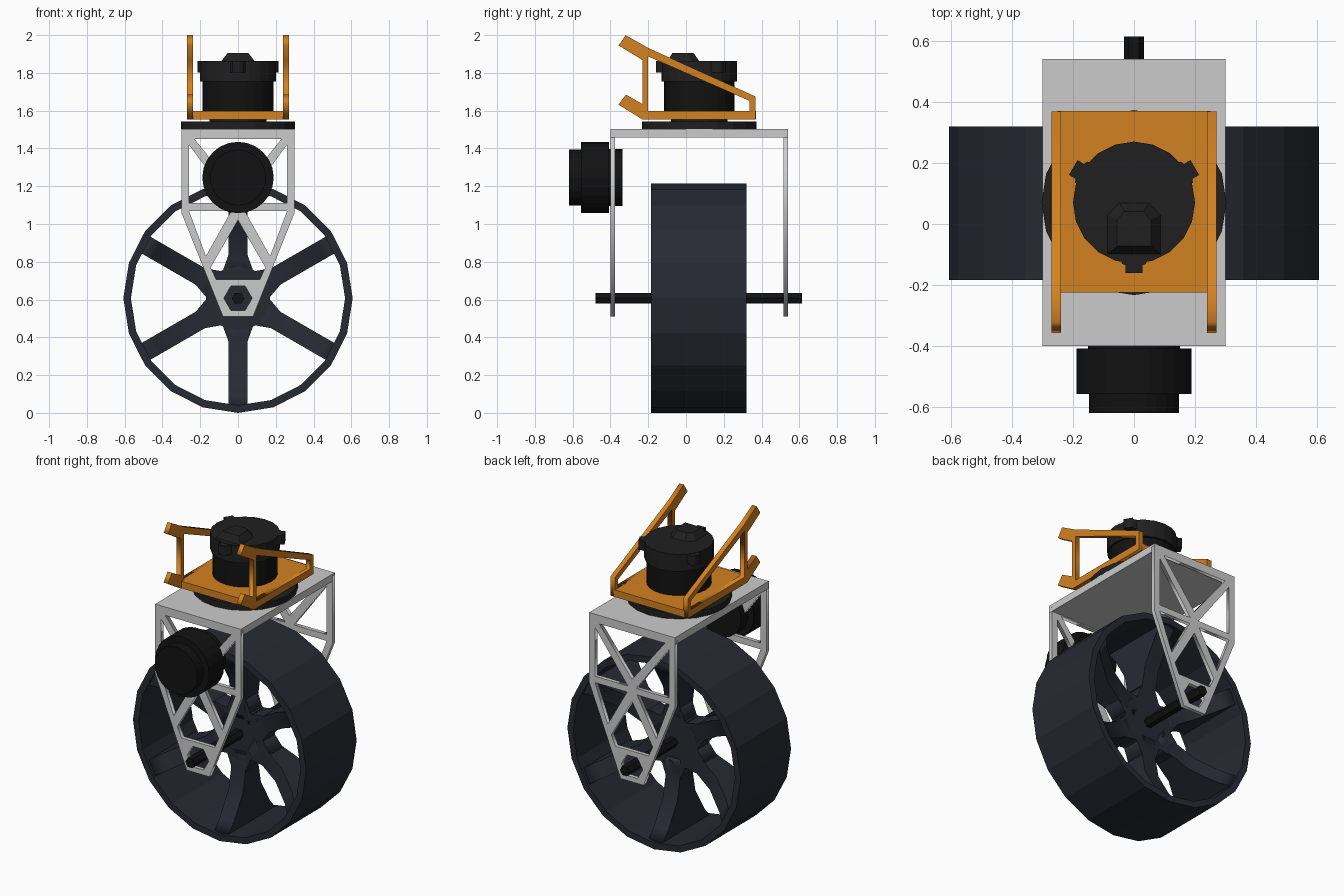
import bpy, bmesh
from math import pi, sin, cos, radians
from mathutils import Matrix, Vector

if "Cube" in bpy.data.objects:
    bpy.data.objects.remove(bpy.data.objects["Cube"])


def material(name, rgb):
    m = bpy.data.materials.new(name)
    m.diffuse_color = (*rgb, 1)
    m.use_nodes = True
    m.node_tree.nodes["Principled BSDF"].inputs["Base Color"].default_value = m.diffuse_color
    return m


navy = material("navy", (0.02, 0.023, 0.034))
black = material("black", (0.006, 0.006, 0.006))
charcoal = material("charcoal", (0.014, 0.014, 0.014))
orange = material("orange", (0.65, 0.22, 0.015))

CY = 0.07          # y of wheel and turret centre
AXLE_Z = 0.607


def frame(x, y, z, origin):
    """Matrix whose local axes are x, y, z at origin."""
    m = Matrix((x, y, z)).transposed().to_4x4()
    m.translation = origin
    return m


def finish(name, bm, mat):
    bmesh.ops.remove_doubles(bm, verts=bm.verts, dist=1e-5)
    bmesh.ops.recalc_face_normals(bm, faces=bm.faces)
    me = bpy.data.meshes.new(name)
    bm.to_mesh(me)
    bm.free()
    ob = bpy.data.objects.new(name, me)
    bpy.context.collection.objects.link(ob)
    if mat:
        me.materials.append(mat)
    return ob


def plate(name, loops, thickness, matrix, mat=None):
    """Flat outline (first loop) with holes (other loops), extruded both ways."""
    cu = bpy.data.curves.new(name, 'CURVE')
    cu.dimensions = '2D'
    cu.fill_mode = 'BOTH'
    cu.extrude = thickness / 2
    for loop in loops:
        sp = cu.splines.new('POLY')
        sp.points.add(len(loop) - 1)
        for p, (x, y) in zip(sp.points, loop):
            p.co = (x, y, 0, 1)
        sp.use_cyclic_u = True
    tmp = bpy.data.objects.new(name + "_outline", cu)
    bpy.context.collection.objects.link(tmp)
    me = bpy.data.meshes.new_from_object(tmp)
    bpy.data.objects.remove(tmp)
    bpy.data.curves.remove(cu)
    bm = bmesh.new()
    bm.from_mesh(me)
    bpy.data.meshes.remove(me)
    bm.transform(matrix)
    return finish(name, bm, mat)


def lathe(name, profile, sides, axis, origin, mat, ring=False):
    """Turn (radius, height) points about Y or Z; ring closes the profile."""
    bm = bmesh.new()
    rows = []
    for r, h in profile:
        row = []
        for i in range(sides):
            a = 2 * pi * i / sides
            u, v = r * cos(a), r * sin(a)
            row.append(bm.verts.new(Vector((u, h, v) if axis == 'Y' else (u, v, h)) + Vector(origin)))
        rows.append(row)
    for k in range(len(rows) if ring else len(rows) - 1):
        a, b = rows[k], rows[(k + 1) % len(rows)]
        for i in range(sides):
            j = (i + 1) % sides
            bm.faces.new((a[i], a[j], b[j], b[i]))
    if not ring:
        bm.faces.new(rows[0])
        bm.faces.new(rows[-1])
    return finish(name, bm, mat)


def box(name, lo, hi, mat=None, top=1.0):
    bm = bmesh.new()
    bmesh.ops.create_cube(bm, size=1)
    for v in bm.verts:
        k = top if v.co.z > 0 else 1
        t = (v.co.x * k + .5, v.co.y * k + .5, v.co.z + .5)
        v.co = [l + (h - l) * f for l, h, f in zip(lo, hi, t)]
    return finish(name, bm, mat)


def mirror_x(pts):
    return [(-x, y) for x, y in pts]


# Wheel: rim, hub, six flared spokes
wheel_c = Vector((0, CY - 0.002, AXLE_Z))
lathe("wheel_rim", [(.607, -.252), (.607, .252), (.567, .252), (.567, -.252)], 20, 'Y', wheel_c, navy, ring=True)
lathe("wheel_hub", [(.17, -.06), (.17, .06)], 12, 'Y', wheel_c, navy)
spoke_side = [(.1, -.06), (.2, -.06), (.35, -.09), (.5, -.18), (.57, -.24)]
spoke_side += [(r, -y) for r, y in reversed(spoke_side)]
for i in range(6):
    a = radians(30 + 60 * i)
    d = Vector((cos(a), 0, sin(a)))
    y = Vector((0, 1, 0))
    plate(f"wheel_spoke_{i + 1}", [spoke_side], 0.1, frame(d, y, d.cross(y), wheel_c), navy)
    # Gusset widening the spoke root
    plate(f"spoke_root_{i + 1}", [[(.12, -.09), (.23, -.05), (.23, .05), (.12, .09)]], 0.12,
          frame(d, y.cross(d), y, wheel_c), navy)

# Axle
lathe("axle", [(.033, -.48), (.033, .615)], 6, 'Y', (0, 0, AXLE_Z), black)

# Fork: top plate and two truss legs
box("fork_top", (-.3, -.4, 1.457), (.3, .54, 1.503))
outline = [(-.3, 1.49), (-.3, 1.06), (-.08, .51), (.08, .51), (.3, 1.06), (.3, 1.49)]
side_hole = [(-.26, 1.42), (-.26, 1.11), (-.03, 1.11)]
lower_hole = [(-.26, 1.07), (-.035, 1.07), (-.17, .83)]
holes = [
    [(-.23, 1.45), (.23, 1.45), (0, 1.16)],
    side_hole, mirror_x(side_hole), lower_hole, mirror_x(lower_hole),
    [(0, 1.02), (.145, .77), (.115, .705), (-.115, .705), (-.145, .77)],
    [(.075 * cos(k * pi / 3), AXLE_Z + .075 * sin(k * pi / 3)) for k in range(6)],
]
for name, y in (("front_fork_leg", -.3875), ("back_fork_leg", .5275)):
    plate(name, [outline] + holes, .025, frame((1, 0, 0), (0, 0, 1), (0, -1, 0), (0, y, 0)))

# Drive motor on the front leg
lathe("drive_motor", [(.148, -.62), (.148, -.557), (.189, -.557), (.189, -.408),
                      (.15, -.408), (.15, -.335)], 24, 'Y', (0, 0, 1.246), black)

# Turntable
lathe("turntable", [(.303, 1.503), (.303, 1.542), (.15, 1.542), (.15, 1.555)], 20, 'Z', (0, CY, 0), charcoal)

# Orange cradle: base plate and two side frames
box("cradle_base", (-.25, -.225, 1.552), (.25, .37, 1.597), orange)
side = [(.368, 1.552), (.368, 1.675), (-.2, 1.932), (-.32, 2.0), (-.357, 1.945), (-.23, 1.868),
        (-.23, 1.635), (-.318, 1.685), (-.358, 1.632), (-.228, 1.552)]
window = [(-.2, 1.597), (.336, 1.597), (.336, 1.652), (-.2, 1.887)]
for name, x in (("left_cradle_frame", -.255), ("right_cradle_frame", .255)):
    plate(name, [side, window], .031, frame((0, 1, 0), (0, 0, 1), (1, 0, 0), (x, 0, 0)), orange)

# Sensor turret: body, cap, three clip tabs, cable hump
lathe("turret_body", [(.187, 1.59), (.187, 1.755)], 24, 'Z', (0, CY, 0), black)
lathe("turret_cap", [(.2, 1.755), (.2, 1.864)], 20, 'Z', (0, CY, 0), charcoal)
for i in range(3):
    a = radians(-90 + 120 * i)
    d = Vector((cos(a), sin(a), 0))
    z = Vector((0, 0, 1))
    plate(f"turret_tab_{i + 1}", [[(.15, -.045), (.2, -.04), (.205, -.028), (.23, -.028),
                                   (.23, .028), (.205, .028), (.2, .04), (.15, .045)]], .06,
          frame(d, z.cross(d), z, (0, CY, 1.832)), charcoal)
hump = [(-.09, -.1), (.09, -.1), (.09, .03), (.05, .072), (-.05, .072), (-.09, .03)]
bm = bmesh.new()
low = [bm.verts.new((x, y, 1.86)) for x, y in hump]
high = [bm.verts.new((x * .62, -.02 + (y + .02) * .66, 1.904)) for x, y in hump]
bm.faces.new(high)
bm.faces.new(low[::-1])
for i in range(6):
    j = (i + 1) % 6
    bm.faces.new((low[i], low[j], high[j], high[i]))
finish("turret_hump", bm, charcoal)
